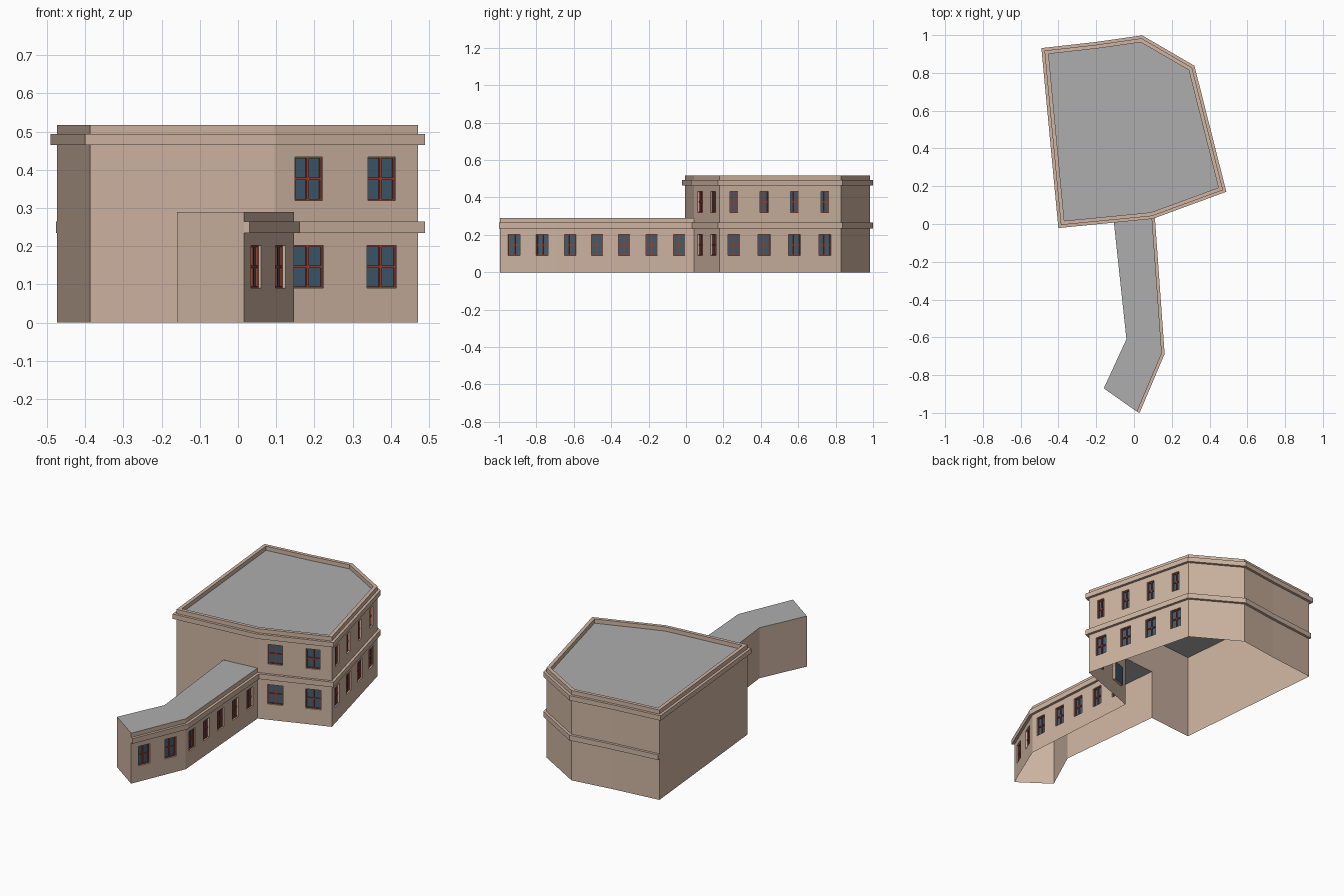
import bpy
from mathutils import Vector

if "Cube" in bpy.data.objects:
    bpy.data.objects.remove(bpy.data.objects["Cube"])


def material(name, rgb):
    m = bpy.data.materials.new(name)
    m.diffuse_color = (*rgb, 1)
    m.use_nodes = True
    m.node_tree.nodes["Principled BSDF"].inputs["Base Color"].default_value = m.diffuse_color
    return m


TAN = material("tan_render", (0.62, 0.46, 0.36))
RED = material("red_frame", (0.33, 0.05, 0.03))
GLASS = material("blue_glass", (0.05, 0.11, 0.16))
ROOF = material("roof_grey", (0.42, 0.42, 0.42))


def make(name, verts, faces, mat):
    me = bpy.data.meshes.new(name)
    me.from_pydata([tuple(v) for v in verts], [], faces)
    me.materials.append(mat)
    ob = bpy.data.objects.new(name, me)
    bpy.context.collection.objects.link(ob)
    return ob


class Quads:
    """Collects quads and boxes in the local frame of one wall."""
    def __init__(self, a, b):
        self.a, self.d = Vector(a), (Vector(b) - Vector(a)).normalized()
        self.v, self.f = [], []

    def quad(self, *pts):  # each point is (along, outward, up)
        i = len(self.v)
        for u, n, z in pts:
            self.v.append((self.a.x + self.d.x * u + self.d.y * n,
                           self.a.y + self.d.y * u - self.d.x * n, z))
        self.f.append((i, i + 1, i + 2, i + 3))

    def front(self, u0, u1, z0, z1, n=0):
        self.quad((u0, n, z0), (u1, n, z0), (u1, n, z1), (u0, n, z1))

    def sides(self, u0, u1, z0, z1, n0, n1):
        c = [(u0, z0), (u1, z0), (u1, z1), (u0, z1)]
        for (p, q), (r, s) in zip(c, c[1:] + c[:1]):
            self.quad((p, n0, q), (r, n0, s), (r, n1, s), (p, n1, q))


DEPTH = 0.014


def wall(name, a, b, height, windows=(), opening=None):
    """Flat wall with recessed windows (along, width, z0, z1)."""
    length = (Vector(b) - Vector(a)).length
    holes = [(u - w / 2, u + w / 2, z0, z1) for u, w, z0, z1 in windows]
    cut = holes + ([opening] if opening else [])
    us = sorted({0, length, *[x for h in cut for x in h[:2]]})
    zs = sorted({0, height, *[x for h in cut for x in h[2:]]})
    body, glass, bars = Quads(a, b), Quads(a, b), Quads(a, b)
    for u0, u1 in zip(us, us[1:]):
        for z0, z1 in zip(zs, zs[1:]):
            u, z = (u0 + u1) / 2, (z0 + z1) / 2
            if not any(h[0] < u < h[1] and h[2] < z < h[3] for h in cut):
                body.front(u0, u1, z0, z1)
    for u0, u1, z0, z1 in holes:
        body.sides(u0, u1, z0, z1, 0, -DEPTH)
        glass.front(u0, u1, z0, z1, -DEPTH)
        um, zm, e, c = (u0 + u1) / 2, (z0 + z1) / 2, 0.004, 0.0035
        for bar in ((u0, u0 + e, z0, z1), (u1 - e, u1, z0, z1),
                    (u0, u1, z0, z0 + e), (u0, u1, z1 - e, z1),
                    (um - c, um + c, z0, z1), (u0, u1, zm - c, zm + c)):
            bars.front(*bar, -DEPTH + 0.006)
            bars.sides(*bar, -DEPTH, -DEPTH + 0.006)
    make(name, body.v, body.f, TAN)
    if holes:
        make(name + "_glass", glass.v, glass.f, GLASS)
        make(name + "_window_frames", bars.v, bars.f, RED)


def offset(pts, dist, closed):
    """Mitred outward offset of a counter-clockwise path."""
    pts = [Vector(p) for p in pts]
    k = len(pts)
    out = []
    for i, p in enumerate(pts):
        dirs = []
        if closed or i > 0:
            dirs.append((p - pts[i - 1]).normalized())
        if closed or i < k - 1:
            dirs.append((pts[(i + 1) % k] - p).normalized())
        ns = [Vector((d.y, -d.x)) for d in dirs]
        m = sum(ns, Vector((0, 0))).normalized()
        out.append(p + m * dist / m.dot(ns[0]))
    return out


def trim(name, pts, n0, n1, z0, z1, closed=True):
    """Rectangular moulding swept along a wall path."""
    inner, outer = offset(pts, n0, closed), offset(pts, n1, closed)
    v, f, k = [], [], len(pts)
    for i, o in zip(inner, outer):
        v += [(*i, z0), (*o, z0), (*o, z1), (*i, z1)]
    for i in range(k if closed else k - 1):
        p, q = 4 * i, 4 * ((i + 1) % k)
        f += [(p + j, q + j, q + (j + 1) % 4, p + (j + 1) % 4) for j in range(4)]
    if not closed:
        e = 4 * (k - 1)
        f += [(0, 1, 2, 3), (e + 3, e + 2, e + 1, e)]
    make(name, v, f, TAN)


def slab(name, pts, z):
    make(name, [(*p, z) for p in pts], [tuple(range(len(pts)))], ROOF)


def along(a, b, values, axis):
    """Distances along a wall for given x or y coordinates."""
    length = (Vector(b) - Vector(a)).length
    return [(t - a[axis]) / (b[axis] - a[axis]) * length for t in values]


# Footprint corners, counter-clockwise
A, B, C, D = (-0.387, -0.005), (0.095, 0.042), (0.471, 0.18), (0.307, 0.828)
E, F, G = (0.04, 0.983), (-0.19, 0.95), (-0.474, 0.918)
P, Q, W1 = (0.016, -0.994), (0.147, -0.685), (-0.16, -0.87)
W2, W3 = (-0.04, -0.61), (-0.108, 0.022)
main = [A, B, C, D, E, F, G]
H, WH = 0.493, 0.29
LOW, HIGH = (0.09, 0.202), (0.32, 0.433)

# Main building walls
u_wing = along(A, B, [W3[0]], 0)[0]
len_ab = (Vector(B) - Vector(A)).length
wall("front_wall", A, B, H, opening=(u_wing, len_ab, 0, WH))
us = along(B, C, [0.185, 0.376], 0)
wall("front_right_wall", B, C, H,
     [(u, 0.083, *LOW) for u in us] + [(u, 0.077, *HIGH) for u in us])
us = along(C, D, [0.257, 0.418, 0.58, 0.743], 1)
wall("right_wall", C, D, H,
     [(u, 0.067, *LOW) for u in us] + [(u, 0.046, *HIGH) for u in us])
for name, a, b in (("back_right_wall", D, E), ("back_wall_a", E, F),
                   ("back_wall_b", F, G), ("left_wall", G, A)):
    wall(name, a, b, H)

# Wing walls
wall("wing_end_wall", W1, P, WH)
wall("wing_outer_wall", P, Q, WH,
     [(u, 0.069, *LOW) for u in along(P, Q, [-0.92, -0.77], 1)])
wall("wing_right_wall", Q, B, WH,
     [(u, 0.062, *LOW) for u in along(Q, B, [-0.62, -0.475, -0.33, -0.182, -0.035], 1)])
wall("wing_left_wall", W3, W2, WH)
wall("wing_left_end_wall", W2, W1, WH)

# Roofs, parapet, cornice and floor band
slab("main_roof", main, H)
slab("wing_roof", [W1, P, Q, B, W3, W2], WH)
trim("parapet", main, -0.02, 0, H, 0.517)
trim("cornice", main, 0, 0.015, 0.465, 0.493)
trim("floor_band", [P, Q, B, C, D, E, F, G], 0, 0.015, 0.235, 0.265, closed=False)
